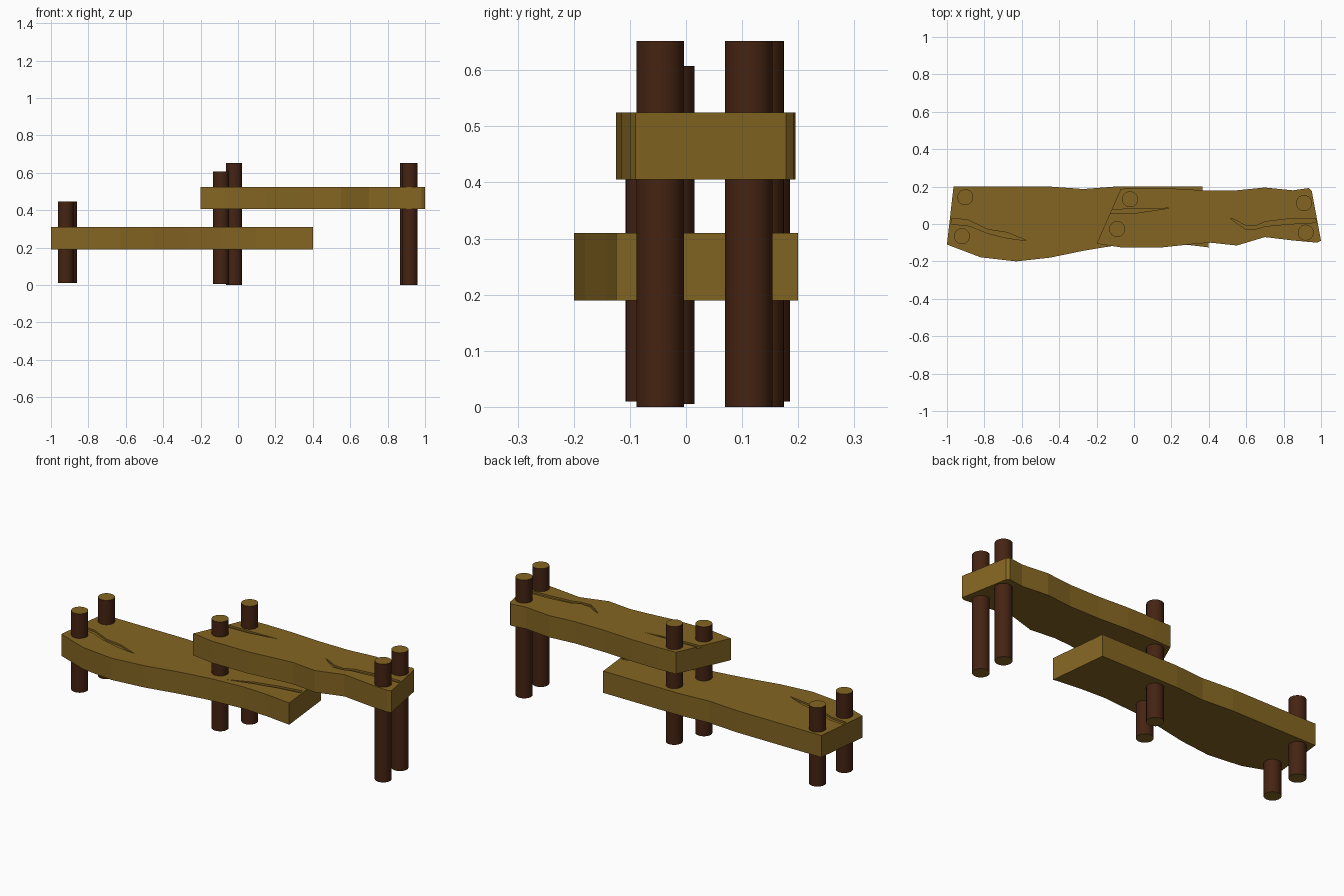
import bpy, bmesh
from mathutils import Matrix

if "Cube" in bpy.data.objects:
    bpy.data.objects.remove(bpy.data.objects["Cube"])


def material(name, rgb):
    m = bpy.data.materials.new(name)
    m.diffuse_color = (*rgb, 1)
    m.use_nodes = True
    m.node_tree.nodes["Principled BSDF"].inputs["Base Color"].default_value = m.diffuse_color
    return m


WOOD = material("plank wood", (0.23, 0.13, 0.016))
BARK = material("dark bark", (0.06, 0.017, 0.006))


def prism(name, outline, z0, z1):
    """Extrude a flat outline from z0 up to z1."""
    bm = bmesh.new()
    base = bm.faces.new([bm.verts.new((x, y, z0)) for x, y in outline])
    ext = bmesh.ops.extrude_face_region(bm, geom=[base])
    bmesh.ops.translate(bm, vec=(0, 0, z1 - z0),
                        verts=[g for g in ext["geom"] if isinstance(g, bmesh.types.BMVert)])
    bmesh.ops.recalc_face_normals(bm, faces=bm.faces)
    return finish(name, bm, [WOOD])


def finish(name, bm, mats):
    me = bpy.data.meshes.new(name)
    bm.to_mesh(me)
    bm.free()
    for m in mats:
        me.materials.append(m)
    ob = bpy.data.objects.new(name, me)
    bpy.context.collection.objects.link(ob)
    return ob


def plank(name, outline, z0, z1, cracks):
    """Plank with shallow cracks carved into the top."""
    ob = prism(name, outline, z0, z1)
    for i, crack in enumerate(cracks):
        cutter = prism(f"{name}_crack_cutter_{i}", crack, z1 - 0.01, z1 + 0.02)
        cutter.hide_render = True
        cutter.hide_viewport = True
        mod = ob.modifiers.new("crack", "BOOLEAN")
        mod.operation = "DIFFERENCE"
        mod.solver = "EXACT"
        mod.object = cutter
    return ob


def post(name, x, y, z0, z1, r=0.0425):
    """Round post with dark bark sides and pale cut ends."""
    bm = bmesh.new()
    bmesh.ops.create_cone(bm, cap_ends=True, segments=32, radius1=r, radius2=r,
                          depth=z1 - z0, matrix=Matrix.Translation((x, y, (z0 + z1) / 2)))
    for f in bm.faces:
        cap = abs(f.normal.z) > 0.5
        f.material_index = 1 if cap else 0
        f.smooth = not cap
    for e in bm.edges:
        e.smooth = not any(abs(f.normal.z) > 0.5 for f in e.link_faces)
    return finish(name, bm, [BARK, WOOD])


# lower plank
plank("lower_plank",
      [(-1, -0.11), (-0.82, -0.178), (-0.63, -0.2), (-0.45, -0.18), (-0.27, -0.143),
       (-0.1, -0.115), (0.1, -0.10), (0.25, -0.107), (0.4, -0.125), (0.365, 0.2),
       (-0.1, 0.2), (-0.27, 0.187), (-0.45, 0.2), (-0.965, 0.2)],
      0.19, 0.31,
      [[(-0.978, 0.0), (-0.88, -0.01), (-0.78, -0.05), (-0.68, -0.075), (-0.57, -0.09),
        (-0.68, -0.045), (-0.78, -0.03), (-0.89, 0.022), (-0.975, 0.03)],
       [(-0.02, -0.08), (0.12, -0.04), (0.25, -0.012), (0.375, 0.005),
        (0.373, 0.03), (0.25, 0.01), (0.12, -0.022)]])

# upper plank
plank("upper_plank",
      [(-0.2, -0.105), (-0.07, -0.125), (0.15, -0.125), (0.32, -0.107), (0.41, -0.1),
       (0.55, -0.115), (0.7, -0.07), (0.85, -0.088), (0.98, -0.1), (1, -0.09),
       (0.95, 0.178), (0.935, 0.192), (0.85, 0.18), (0.7, 0.195), (0.55, 0.18),
       (0.37, 0.18), (0.2, 0.19), (0.04, 0.192), (-0.07, 0.188)],
      0.405, 0.525,
      [[(-0.135, 0.055), (0.02, 0.06), (0.19, 0.085), (0.03, 0.08), (-0.125, 0.078)],
       [(0.51, 0.035), (0.555, 0.0), (0.6, -0.03), (0.66, -0.025), (0.7, -0.012),
        (0.83, 0.0), (0.975, 0.008), (0.97, 0.03), (0.83, 0.028), (0.7, 0.012),
        (0.65, -0.012), (0.59, -0.006), (0.56, 0.012)]])

# posts: left pair, middle pair, right pair
for name, *spec in [
    ("left_back_post", -0.902, 0.143, 0.01, 0.445),
    ("left_front_post", -0.92, -0.065, 0.01, 0.445),
    ("middle_back_post", -0.021, 0.132, 0.0, 0.652),
    ("middle_front_post", -0.09, -0.027, 0.005, 0.608),
    ("right_back_post", 0.909, 0.112, 0.0, 0.652),
    ("right_front_post", 0.918, -0.046, 0.0, 0.652),
]:
    post(name, *spec)
